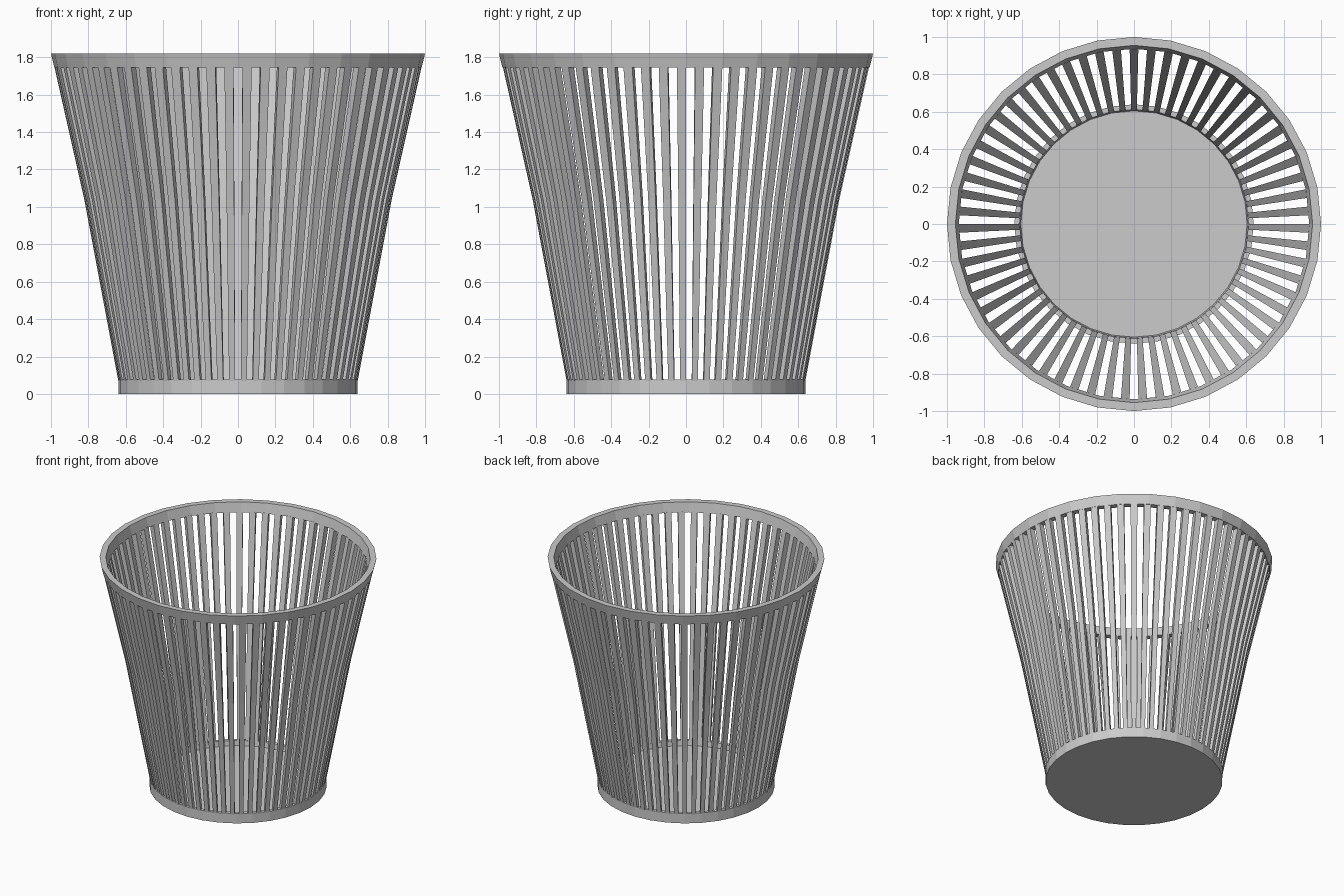
import bpy, bmesh
from math import sin, cos, pi

if "Cube" in bpy.data.objects:
    bpy.data.objects.remove(bpy.data.objects["Cube"])

SIDES, SLATS = 32, 63


def flat_radius(r, a):
    """Radius of the many-sided wall at angle a."""
    step = 2 * pi / SIDES
    return r * cos(step / 2) / cos(a % step - step / 2)


def finish(bm, name):
    bmesh.ops.recalc_face_normals(bm, faces=bm.faces)
    me = bpy.data.meshes.new(name)
    bm.to_mesh(me)
    bm.free()
    ob = bpy.data.objects.new(name, me)
    bpy.context.collection.objects.link(ob)


def lathe(name, profile, closed):
    bm = bmesh.new()
    rings = [[bm.verts.new((r * cos(2 * pi * i / SIDES), r * sin(2 * pi * i / SIDES), z))
              for i in range(SIDES)] for r, z in profile]
    pairs = list(zip(rings, rings[1:]))
    if closed:
        pairs.append((rings[-1], rings[0]))
    else:
        bm.faces.new(rings[0])
        bm.faces.new(rings[-1])
    for a, b in pairs:
        for i in range(SIDES):
            j = (i + 1) % SIDES
            bm.faces.new((a[i], a[j], b[j], b[i]))
    finish(bm, name)


# Top rim, and base cup with a sunken floor
lathe("top_rim", [(0.982, 1.745), (1.0, 1.82), (0.955, 1.82), (0.937, 1.745)], True)
lathe("base", [(0.64, 0), (0.64, 0.078), (0.612, 0.078), (0.605, 0.04)], False)

# Tapered slats with a slight outward bend partway up
bm = bmesh.new()
half = pi / SLATS * 0.5
for k in range(SLATS):
    mid = pi / 2 + 2 * pi * k / SLATS
    loops = []
    for z, ro, ri in ((0.07, 0.64, 0.612), (1.04, 0.822, 0.785), (1.75, 0.982, 0.938)):
        loops.append([bm.verts.new((flat_radius(r, a) * cos(a), flat_radius(r, a) * sin(a), z))
                      for r, a in ((ro, mid - half), (ro, mid + half),
                                   (ri, mid + half), (ri, mid - half))])
    bm.faces.new(loops[0])
    bm.faces.new(loops[-1])
    for a, b in zip(loops, loops[1:]):
        for i in range(4):
            j = (i + 1) % 4
            bm.faces.new((a[i], a[j], b[j], b[i]))
finish(bm, "slats")
